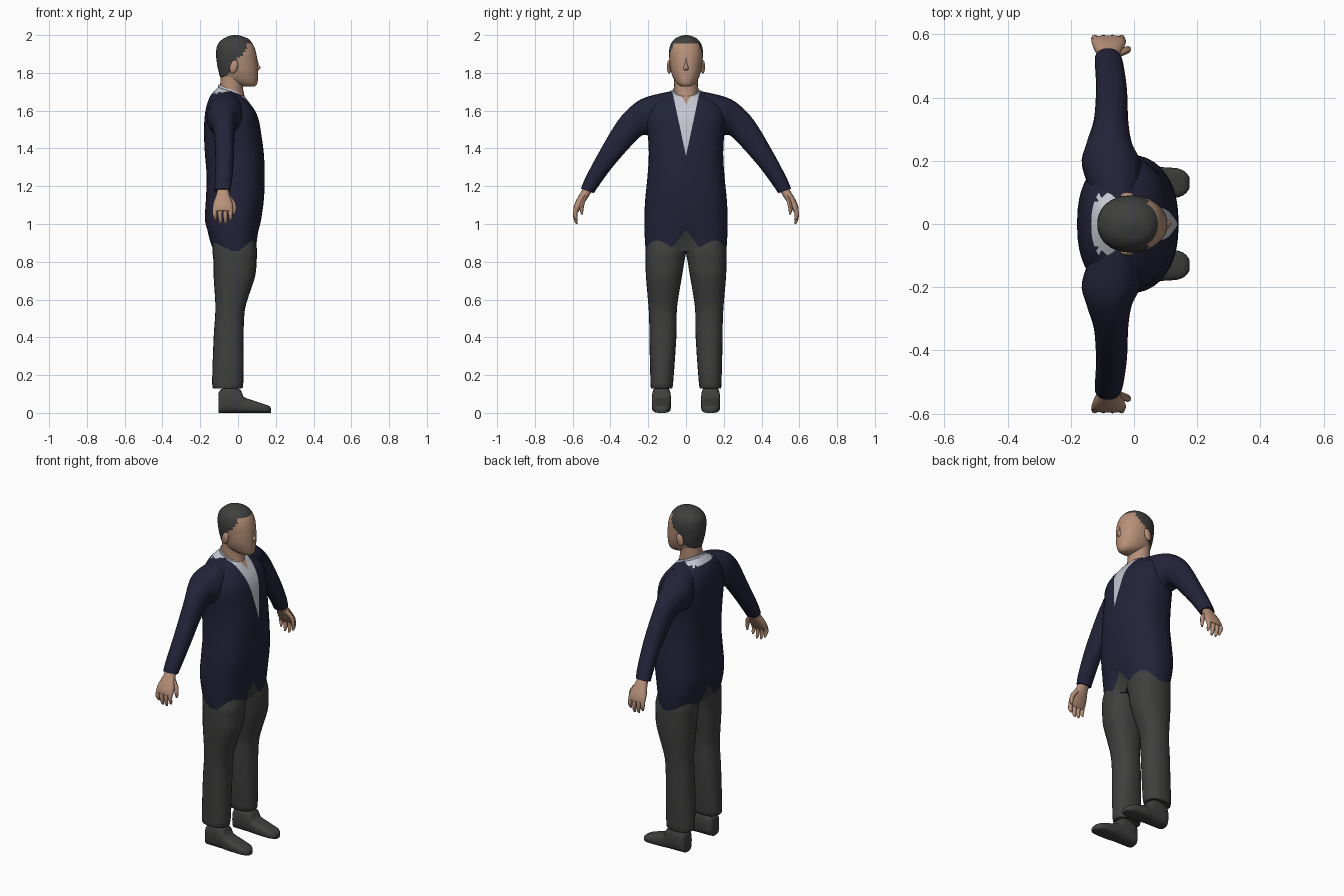
import bpy, bmesh, math
from mathutils import Vector

if "Cube" in bpy.data.objects:
    bpy.data.objects.remove(bpy.data.objects["Cube"])

def mat(name, rgb):
    m = bpy.data.materials.new(name)
    m.diffuse_color = (*rgb, 1)
    m.use_nodes = True
    m.node_tree.nodes["Principled BSDF"].inputs["Base Color"].default_value = m.diffuse_color
    return m

NAVY = mat("navy cloth", (0.017, 0.017, 0.042))
GREY = mat("charcoal", (0.05, 0.05, 0.049))
SKIN = mat("skin", (0.47, 0.28, 0.19))
WHITE = mat("shirt white", (0.56, 0.56, 0.63))

def finish(bm, name, mats, rule=None):
    bmesh.ops.recalc_face_normals(bm, faces=bm.faces)
    for f in bm.faces:
        f.smooth = True
        if rule:
            f.material_index = rule(f.calc_center_median())
    me = bpy.data.meshes.new(name)
    bm.to_mesh(me)
    bm.free()
    for m in mats:
        me.materials.append(m)
    ob = bpy.data.objects.new(name, me)
    bpy.context.collection.objects.link(ob)
    bpy.ops.object.select_all(action='DESELECT')
    ob.select_set(True)
    bpy.context.view_layer.objects.active = ob
    bpy.ops.object.shade_smooth_by_angle(angle=math.radians(50))
    return ob

def catmull(a, b, c, d, t):
    return 0.5 * (2 * b + (c - a) * t + (2 * a - 5 * b + 4 * c - d) * t * t + (3 * b - a - 3 * c + d) * t ** 3)

def loft(bm, rows, seg=24, sub=3, n=2.0):
    """Skin smooth superellipse rings; each row is (centre, u axis, v axis)."""
    rows = [[Vector(p) for p in r] for r in rows]
    rings = []
    for i in range(len(rows) - 1):
        a, b, c, d = rows[max(i - 1, 0)], rows[i], rows[i + 1], rows[min(i + 2, len(rows) - 1)]
        for k in range(sub):
            rings.append([catmull(a[j], b[j], c[j], d[j], k / sub) for j in range(3)])
    rings.append(rows[-1])
    loops = []
    for c, u, v in rings:
        loop = []
        for k in range(seg):
            t = math.tau * k / seg
            cu, sv = math.cos(t), math.sin(t)
            loop.append(bm.verts.new(c + u * math.copysign(abs(cu) ** (2 / n), cu)
                                     + v * math.copysign(abs(sv) ** (2 / n), sv)))
        loops.append(loop)
    for p, q in zip(loops, loops[1:]):
        for k in range(seg):
            bm.faces.new((p[k], p[(k + 1) % seg], q[(k + 1) % seg], q[k]))
    bm.faces.new(loops[0])
    bm.faces.new(loops[-1])

def level(z, xb, xf, y0, y1, tilt=0):
    return ((xb + xf) / 2, (y0 + y1) / 2, z), ((xf - xb) / 2, 0, -tilt), (0, (y1 - y0) / 2, 0)

# Jacket body with shirt front, open collar and hem arch
bm = bmesh.new()
body = [(0.855, -.135, .102, .213), (0.92, -.158, .108, .218), (1.02, -.175, .122, .221),
        (1.13, -.17, .137, .216), (1.25, -.166, .141, .204), (1.37, -.175, .137, .197),
        (1.47, -.18, .124, .202), (1.55, -.178, .11, .21), (1.61, -.168, .09, .195, .01),
        (1.66, -.145, .062, .15, .02), (1.70, -.105, .035, .075, .024)]
loft(bm, [level(r[0], r[1], r[2], -r[3], r[3], *r[4:]) for r in body], 40, 4, 2.4)
for v in bm.verts:      # crease between the legs
    t = max(0, min(1, (1.0 - v.co.z) / 0.14))
    v.co.x = -.02 + (v.co.x + .02) * (1 - .35 * t * math.exp(-(v.co.y / .05) ** 2))

def cut(p, no):
    bmesh.ops.bisect_plane(bm, geom=bm.verts[:] + bm.edges[:] + bm.faces[:], plane_co=p, plane_no=no)

SLOPE = .07 / .33
for s in (1, -1):
    cut((0, 0, 1.36), (0, s, -SLOPE))
    cut((0, 0, 1.635), (0, s, -.6))
    cut((0, 0, .97), (0, s, .75))

def body_rule(c):
    if c.x > -.03 and abs(c.y) < (c.z - 1.635) * .6:
        return 2
    if c.x > -.03 and abs(c.y) < (c.z - 1.36) * SLOPE:
        return 1
    if c.z > 1.695:
        return 1
    if abs(c.y) < (.97 - c.z) * .75:
        return 3
    return 0
finish(bm, "jacket", [NAVY, WHITE, SKIN, GREY], body_rule)

# Shirt collar band and neck
bm = bmesh.new()
loft(bm, [level(1.66, -.115, .03, -.072, .072, .025), level(1.712, -.103, .028, -.069, .069, .027)], 24, 1)
finish(bm, "collar", [WHITE, SKIN], lambda c: 1 if c.x > .0 and abs(c.y) < .03 else 0)
bm = bmesh.new()
loft(bm, [level(1.64, -.09, .045, -.06, .06), level(1.72, -.095, .026, -.062, .062),
          level(1.80, -.09, .03, -.065, .065)], 24)
finish(bm, "neck", [SKIN])

# Head, hair coloured by a hairline that drops from forehead to nape
bm = bmesh.new()
head = [(1.727, .03, .088, .022), (1.742, -.03, .101, .046), (1.77, -.088, .106, .066),
        (1.81, -.103, .106, .08), (1.86, -.113, .103, .087), (1.91, -.116, .095, .09),
        (1.95, -.108, .08, .082), (1.98, -.08, .055, .06), (1.994, -.05, .02, .032), (2.0, -.025, 0, .01)]
loft(bm, [level(z, a, b, -w, w) for z, a, b, w in head], 40, 5, 2.15)

def hair_rule(c):
    if c.x > .045:
        line = 1.955
    elif c.x > -.01:
        line = 1.885 + max(0, c.x - .01) * 1.2
    elif c.x > -.04:
        line = 1.835
    else:
        line = 1.775 + max(0, c.x + .075) * .8
    return 1 if c.z > line else 0
finish(bm, "head", [SKIN, GREY], hair_rule)

# Nose
bm = bmesh.new()
loft(bm, [level(1.812, .08, .106, -.014, .014), level(1.826, .08, .119, -.014, .014),
          level(1.845, .08, .11, -.009, .009), level(1.875, .08, .102, -.005, .005)], 12)
finish(bm, "nose", [SKIN])

for s, side in ((1, "left"), (-1, "right")):
    # Ear
    bm = bmesh.new()
    bmesh.ops.create_uvsphere(bm, u_segments=12, v_segments=8, radius=1)
    for v in bm.verts:
        v.co = (-.022 + v.co.x * .022 - v.co.z * -.006, s * (.089 + v.co.y * .012), 1.832 + v.co.z * .036)
    finish(bm, side + "_ear", [SKIN])

    # Sleeve: upper edge (y, z), lower edge (y, z), back x, front x
    sleeve = [(.07, 1.705, .10, 1.50, -.13, .02), (.20, 1.675, .17, 1.46, -.165, .025),
              (.275, 1.636, .225, 1.472, -.152, -.005), (.36, 1.548, .285, 1.42, -.128, -.018),
              (.455, 1.39, .39, 1.30, -.12, -.022), (.53, 1.25, .46, 1.205, -.123, -.032),
              (.556, 1.187, .488, 1.163, -.124, -.04)]
    rows = [(((b + f) / 2, s * (uy + ly) / 2, (uz + lz) / 2), ((f - b) / 2, 0, 0),
             (0, s * (uy - ly) / 2, (uz - lz) / 2)) for uy, uz, ly, lz, b, f in sleeve]
    bm = bmesh.new()
    loft(bm, rows, 24, 4, 2.15)
    finish(bm, side + "_sleeve", [NAVY])

    # Palm, fingers and thumb
    bm = bmesh.new()
    palm = [(.515, 1.19, .03, .02), (.537, 1.155, .035, .021), (.562, 1.115, .05, .02),
            (.58, 1.08, .055, .016), (.585, 1.065, .05, .011)]
    loft(bm, [((-.08, s * y, z), (w, 0, 0), (0, s * t, t * .5)) for y, z, w, t in palm], 16, 2, 2.4)
    for k, tip in enumerate((1.02, 1.002, 1.0, 1.018)):
        x = -.12 + k * .027
        loft(bm, [((x, s * .578, 1.09), (.013, 0, 0), (0, .012, 0)),
                  ((x * 1.03, s * .587, 1.055), (.012, 0, 0), (0, .012, 0)),
                  ((x, s * .583, tip + .015), (.01, 0, 0), (0, .009, 0)),
                  ((x, s * .578, tip), (.005, 0, 0), (0, .004, 0))], 8, 2)
    loft(bm, [((-.06, s * .535, 1.15), (.014, 0, .005), (0, .013, 0)),
              ((-.028, s * .548, 1.11), (.014, 0, .005), (0, .012, 0)),
              ((-.02, s * .553, 1.075), (.011, 0, 0), (0, .01, 0)),
              ((-.022, s * .55, 1.05), (.005, 0, 0), (0, .005, 0))], 8, 2)
    finish(bm, side + "_hand", [SKIN])

    # Trouser leg
    bm = bmesh.new()
    leg = [(.13, -.128, .018, .075, .184), (.16, -.137, .028, .068, .188), (.4, -.129, .03, .051, .194),
           (.5, -.122, .032, .05, .195), (.58, -.12, .044, .045, .2), (.72, -.129, .09, .022, .212),
           (.8, -.13, .098, .009, .214), (.87, -.136, .1, -.002, .212), (.95, -.13, .08, .01, .195)]
    loft(bm, [level(z, a, b, s * y0, s * y1) for z, a, b, y0, y1 in leg], 24, 3, 2.3)
    finish(bm, side + "_trouser_leg", [GREY])

    # Shoe, lofted heel to toe
    bm = bmesh.new()
    shoe = [(-.104, .10, .036), (-.09, .125, .046), (-.03, .14, .05), (.015, .12, .05), (.03, .085, .05),
            (.08, .066, .05), (.14, .046, .046), (.165, .036, .032), (.175, .024, .018)]
    loft(bm, [((x, s * .13, h / 2), (0, w, 0), (0, 0, h / 2)) for x, h, w in shoe], 24, 2, 3.2)
    for v in bm.verts:
        v.co.z = max(v.co.z, 0)
    finish(bm, side + "_shoe", [GREY])
